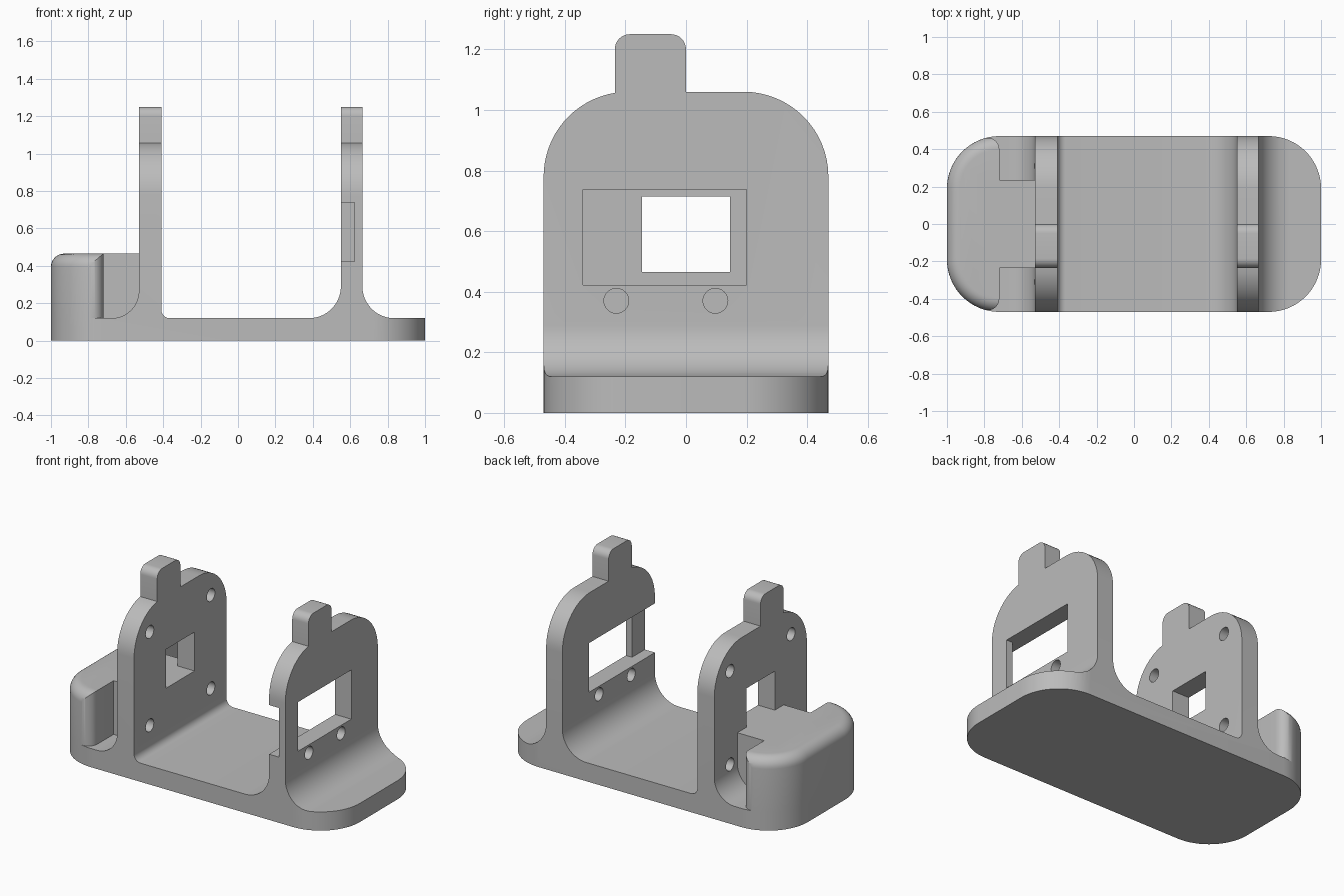
import bpy, bmesh, math
from mathutils import Vector

cube = bpy.data.objects.get("Cube")
if cube:
    bpy.data.objects.remove(cube, do_unlink=True)

grey = bpy.data.materials.new("plain grey")
grey.use_nodes = True
colour = (0.5, 0.5, 0.5, 1)
grey.diffuse_color = colour
grey.node_tree.nodes["Principled BSDF"].inputs["Base Color"].default_value = colour


def arc(cx, cy, r, start, end, n=16):
    angles = [math.radians(start + (end - start) * i / n) for i in range(n + 1)]
    return [(cx + r * math.cos(a), cy + r * math.sin(a)) for a in angles]


def rounded_rect(x0, x1, y0, y1, r, n=16):
    return (arc(x1 - r, y1 - r, r, 0, 90, n) + arc(x0 + r, y1 - r, r, 90, 180, n)
            + arc(x0 + r, y0 + r, r, 180, 270, n) + arc(x1 - r, y0 + r, r, 270, 360, n))


def loft(name, loops):
    """Solid skinned through equal-length loops of 3D points."""
    bm = bmesh.new()
    rings = [[bm.verts.new(p) for p in loop] for loop in loops]
    bm.faces.new(rings[0])
    bm.faces.new(rings[-1])
    for low, high in zip(rings, rings[1:]):
        for i in range(len(low)):
            bm.faces.new((low[i - 1], low[i], high[i], high[i - 1]))
    bmesh.ops.recalc_face_normals(bm, faces=bm.faces)
    mesh = bpy.data.meshes.new(name)
    bm.to_mesh(mesh)
    bm.free()
    mesh.materials.append(grey)
    obj = bpy.data.objects.new(name, mesh)
    bpy.context.collection.objects.link(obj)
    return obj


def prism(name, outline, axis, lo, hi):
    """Extrude a 2D outline along x, y or z."""
    place = {"x": lambda a, b, t: (t, a, b),
             "y": lambda a, b, t: (a, t, b),
             "z": lambda a, b, t: (a, b, t)}[axis]
    return loft(name, [[place(a, b, t) for a, b in outline] for t in (lo, hi)])


def box(name, x0, x1, y0, y1, z0, z1):
    return prism(name, [(x0, y0), (x1, y0), (x1, y1), (x0, y1)], "z", z0, z1)


def combine(target, tool, operation):
    mod = target.modifiers.new(operation.lower(), "BOOLEAN")
    mod.object, mod.operation, mod.solver = tool, operation, "EXACT"
    bpy.context.view_layer.objects.active = target
    bpy.ops.object.modifier_apply(modifier=mod.name)
    bpy.data.objects.remove(tool, do_unlink=True)


WIDTH, CORNER, FLOOR, SHELF = 0.47, 0.28, 0.12, 0.465

# Floor and both uprights with their fillets, as one side profile
side = [(-1.1, -0.1), (1.1, -0.1), (1.1, FLOOR)]
side += arc(0.835, 0.29, 0.17, 270, 180)
side += [(0.665, 1.4), (0.55, 1.4)]
side += arc(0.38, 0.29, 0.17, 0, -90)
side += arc(-0.365, 0.165, 0.045, 270, 180, 8)
side += [(-0.41, 1.4), (-0.53, 1.4)]
side += arc(-0.675, 0.265, 0.145, 0, -90)
side += [(-1.1, FLOOR)]
frame = prism("bracket_frame", side, "y", -0.6, 0.6)

# Rounded footprint
combine(frame, prism("footprint", rounded_rect(-1, 1, -WIDTH, WIDTH, CORNER), "z", 0, 2), "INTERSECT")

# Arched upright outline with the offset tab on top
arch = [(-0.6, -0.2), (0.6, -0.2), (0.6, 0.78)]
arch += arc(0.19, 0.78, CORNER, 0, 90)
arch += [(0, 1.06)] + arc(-0.05, 1.2, 0.05, 0, 90, 8) + arc(-0.185, 1.2, 0.05, 90, 180, 8)
meet = math.degrees(math.acos(-0.045 / CORNER))
arch += arc(-0.19, 0.78, CORNER, meet, 180)
arch += [(-0.6, 0.78)]
combine(frame, prism("arch", arch, "x", -1.5, 1.5), "INTERSECT")

# End block: rounded outer top edge, then softened inner corners
ROUND = 0.07
loops = [[(x, y, 0.06) for x, y in rounded_rect(-1, 1, -WIDTH, WIDTH, CORNER)]]
for i in range(9):
    a = math.radians(90 * i / 8)
    d = ROUND * (1 - math.cos(a))
    z = SHELF - ROUND + ROUND * math.sin(a)
    ring = rounded_rect(-1 + d, 1 - d, -WIDTH + d, WIDTH - d, CORNER - d)
    loops.append([(x, y, z) for x, y in ring])
block = loft("end_block", loops)
combine(block, prism("block_limit", rounded_rect(-1.3, -0.72, -0.461, 0.461, 0.062, 10), "z", 0, 1), "INTERSECT")
combine(frame, block, "UNION")

# Neck joining the end block to the upright
combine(frame, box("neck", -0.8, -0.47, -0.235, 0.235, 0.06, SHELF), "UNION")

# Windows, and the side-entry pocket on the inner face of one upright
combine(frame, box("small_window", -0.62, -0.3, -0.145, 0.145, SHELF, 0.715), "DIFFERENCE")
combine(frame, box("large_window", 0.5, 0.8, -0.34, 0.2, 0.422, 0.738), "DIFFERENCE")
combine(frame, box("side_pocket", 0.5, 0.622, -0.6, 0.2, 0.422, 0.738), "DIFFERENCE")

# Screw holes
holes = [(-0.7, -0.3, y, z) for y in (-0.31, 0.31) for z in (0.29, 0.89)]
holes += [(0.4, 0.85, y, 0.37) for y in (-0.23, 0.097)]
for x0, x1, y, z in holes:
    combine(frame, prism("hole", arc(y, z, 0.041, 0, 360, 24)[:-1], "x", x0, x1), "DIFFERENCE")

# Smooth the curves, keep the edges crisp
bpy.ops.object.select_all(action="DESELECT")
frame.select_set(True)
bpy.context.view_layer.objects.active = frame
bpy.ops.object.shade_smooth_by_angle(angle=math.radians(30))
